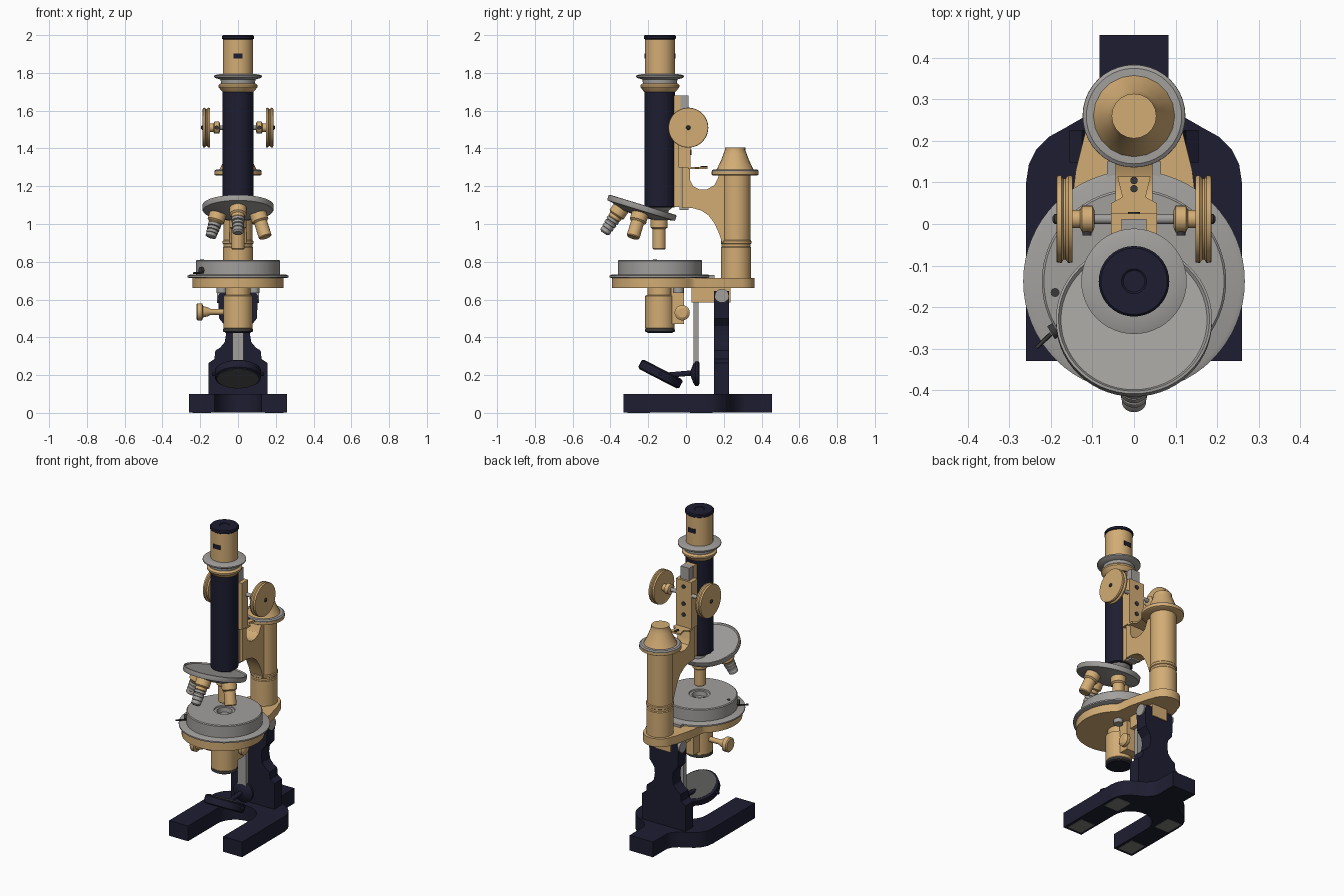
import bpy, bmesh, math
from mathutils import Vector, Matrix


def material(name, r, g, b):
    m = bpy.data.materials.new(name)
    m.diffuse_color = (r, g, b, 1)
    return m


BRASS = material("brass", 0.65, 0.415, 0.178)
NAVY = material("navy_enamel", 0.0125, 0.0125, 0.031)
STEEL = material("steel", 0.36, 0.35, 0.335)
GLASS = material("mirror_grey", 0.085, 0.085, 0.08)
FELT = material("pad_grey", 0.2, 0.2, 0.19)
DARK = material("dark_metal", 0.04, 0.04, 0.04)


def finish(name, bm, mat):
    bmesh.ops.recalc_face_normals(bm, faces=bm.faces)
    me = bpy.data.meshes.new(name)
    bm.to_mesh(me)
    bm.free()
    me.materials.append(mat)
    ob = bpy.data.objects.new(name, me)
    bpy.context.collection.objects.link(ob)
    return ob


def lathe(name, profile, loc, mat, axis=(0, 0, 1), n=40):
    """Turned part: (radius, height) pairs spun around an axis."""
    bm = bmesh.new()
    rings = []
    for r, h in profile:
        rings.append([bm.verts.new((r * math.cos(a), r * math.sin(a), h))
                      for a in (2 * math.pi * i / n for i in range(n))])
    for a, b in zip(rings, rings[1:]):
        for i in range(n):
            bm.faces.new((a[i], a[(i + 1) % n], b[(i + 1) % n], b[i]))
    bm.faces.new(rings[0])
    bm.faces.new(rings[-1])
    q = Vector((0, 0, 1)).rotation_difference(Vector(axis).normalized())
    bm.transform(Matrix.Translation(loc) @ q.to_matrix().to_4x4())
    return finish(name, bm, mat)


def rod(name, a, b, r, mat, n=24):
    a, b = Vector(a), Vector(b)
    return lathe(name, [(r, 0), (r, (b - a).length)], a, mat, b - a, n)


def prism(name, outline, axis, lo, hi, mat):
    """Flat outline pushed along x, y or z."""
    put = {"x": lambda p, d: (d, p[0], p[1]),
           "y": lambda p, d: (p[0], d, p[1]),
           "z": lambda p, d: (p[0], p[1], d)}[axis]
    bm = bmesh.new()
    a = [bm.verts.new(put(p, lo)) for p in outline]
    b = [bm.verts.new(put(p, hi)) for p in outline]
    bm.faces.new(a)
    bm.faces.new(b)
    for i in range(len(a)):
        j = (i + 1) % len(a)
        bm.faces.new((a[i], a[j], b[j], b[i]))
    return finish(name, bm, mat)


def box(name, x, y, z, mat):
    return prism(name, [(x[0], y[0]), (x[1], y[0]), (x[1], y[1]), (x[0], y[1])], "z", *z, mat)


def mirrored(half):
    return half + [(-x, y) for x, y in reversed(half)]


def arc(cx, cy, r, a0, a1, n):
    return [(cx + r * math.cos(math.radians(a0 + (a1 - a0) * i / n)),
             cy + r * math.sin(math.radians(a0 + (a1 - a0) * i / n))) for i in range(n + 1)]


AX = -0.138   # y of the optical axis
COL = 0.265   # y of the column

# horseshoe foot with pads below
half = [(0.083, 0.455), (0.083, 0.315), (0.095, 0.285), (0.125, 0.255), (0.165, 0.232), (0.205, 0.21),
        (0.235, 0.18), (0.253, 0.145), (0.26, 0.1), (0.26, -0.33), (0.125, -0.33)] + arc(0, -0.03, 0.125, 0, 84, 8)
prism("foot", mirrored(half), "z", 0.002, 0.1, NAVY)
for s in (-1, 1):
    for y in (-0.25, 0.08):
        box("foot_pad", (s * 0.192 - 0.05, s * 0.192 + 0.05), (y - 0.06, y + 0.06), (0, 0.006), FELT)

# pillar and tilting joint
half = [(0.155, 0.09), (0.155, 0.265), (0.125, 0.285), (0.12, 0.33), (0.095, 0.345), (0.07, 0.375),
        (0.063, 0.42), (0.068, 0.46), (0.1, 0.5), (0.105, 0.62), (0.09, 0.645)]
prism("pillar", mirrored(half), "y", 0.148, 0.227, NAVY)
rod("joint_pin", (-0.112, 0.19, 0.62), (0.112, 0.19, 0.62), 0.037, STEEL)
box("joint_block", (-0.055, 0.055), (0.03, 0.235), (0.585, 0.67), BRASS)

# stage plate reaching back around the column foot
half = arc(0, COL, 0.098, 84, 10, 8) + [(0.11, 0.25), (0.14, 0.13), (0.15, 0.05)] \
    + arc(0, -0.152, 0.242, 50, -85, 20)
prism("stage_plate", mirrored(half), "z", 0.662, 0.715, BRASS)

# round rotating stage
lathe("stage_flange", [(0.255, 0.713), (0.267, 0.718), (0.267, 0.727), (0.255, 0.732)],
      (0, AX, 0), STEEL, n=64)
lathe("stage_disc", [(0.222, 0.728), (0.222, 0.805), (0.217, 0.81), (0.062, 0.81), (0.06, 0.803),
                     (0.045, 0.803), (0.042, 0.775)], (0, AX, 0), STEEL, n=64)
box("stage_catch", (-0.065, 0.065), (0.07, 0.15), (0.713, 0.73), STEEL)
rod("stage_screw", (-0.18, -0.25, 0.755), (-0.2, -0.262, 0.755), 0.018, DARK, 12)
rod("stage_mark", (-0.19, -0.165, 0.805), (-0.19, -0.165, 0.812), 0.011, DARK, 12)
rod("stage_pin", (-0.2, -0.265, 0.74), (-0.235, -0.298, 0.74), 0.005, DARK, 12)

# substage condenser
lathe("condenser", [(0.065, 0.67), (0.065, 0.625), (0.078, 0.62), (0.078, 0.45), (0.074, 0.445)],
      (0, AX, 0), BRASS)
lathe("condenser_rim", [(0.076, 0.447), (0.079, 0.441), (0.079, 0.431), (0.072, 0.427)], (0, AX, 0), DARK)
lathe("condenser_lens", [(0.071, 0.43), (0.066, 0.424)], (0, AX, 0), NAVY)
box("condenser_slide", (-0.045, 0.045), (-0.08, -0.01), (0.47, 0.665), BRASS)
lathe("condenser_knob", [(0.016, 0), (0.016, 0.07), (0.024, 0.085), (0.03, 0.11), (0.045, 0.115),
                         (0.045, 0.14), (0.038, 0.146)], (-0.075, AX, 0.535), BRASS, (-1, 0, 0))
lathe("slide_knob", [(0.04, 0), (0.04, 0.02), (0.025, 0.03)], (0.045, -0.02, 0.53), BRASS, (1, 0, 0))
for s in (-1, 1):
    rod("slide_screw", (s * 0.085, -0.04, 0.635), (s * 0.085, -0.04, 0.67), 0.028, STEEL)

# mirror on its hanging bar
box("mirror_bar", (-0.03, 0.03), (0.04, 0.066), (0.2, 0.64), STEEL)
lathe("mirror_hub", [(0.055, -0.002), (0.068, 0.006), (0.068, 0.02), (0.05, 0.032), (0.015, 0.045)],
      (0, 0.07, 0.21), NAVY, (0, -1, 0))
rod("mirror_arm", (0, 0.04, 0.212), (0, -0.1, 0.2), 0.014, NAVY)
TILT = Vector((0, 0.46, 0.89))
MID = Vector((0, -0.135, 0.205))
lathe("mirror_rim", [(0.112, -0.026), (0.122, -0.02), (0.122, 0.02), (0.112, 0.026)], MID, NAVY, TILT)
lathe("mirror_glass", [(0.11, -0.028), (0.11, 0.028)], MID, GLASS, TILT)
rod("mirror_pivot", (-0.138, MID.y, MID.z), (0.138, MID.y, MID.z), 0.01, NAVY, 12)

# rear column with fine focus head
lathe("column", [(0.08, 0.71), (0.08, 0.875), (0.076, 0.88), (0.076, 0.893), (0.081, 0.897),
                 (0.081, 0.91), (0.077, 0.915), (0.077, 1.27)], (0, COL, 0), BRASS)
lathe("fine_focus_grip", [(0.115, 1.256), (0.124, 1.261), (0.124, 1.278), (0.118, 1.28)], (0, 0.26, 0), BRASS)
lathe("fine_focus_ring", [(0.1235, 1.277), (0.1235, 1.283), (0.115, 1.289)], (0, 0.26, 0), STEEL)
lathe("fine_focus_head", [(0.1, 1.285), (0.092, 1.3), (0.075, 1.335), (0.062, 1.37), (0.054, 1.39),
                          (0.054, 1.405)], (0, 0.26, 0), BRASS, n=20)

# curved arm and limb
prism("arm", [(-0.02, 1.6), (0.022, 1.6), (0.022, 1.23), (0.038, 1.2), (0.07, 1.183), (0.11, 1.183),
              (0.15, 1.205), (0.168, 1.24), (0.175, 1.262), (0.26, 1.262), (0.26, 0.9), (0.192, 0.9),
              (0.175, 0.95), (0.15, 1.005), (0.12, 1.045), (0.08, 1.072), (0.03, 1.085), (-0.02, 1.085)],
      "x", -0.045, 0.045, BRASS)
box("tube_slide", (-0.032, 0.032), (-0.075, -0.03), (1.09, 1.68), BRASS)
box("rack", (-0.03, 0.03), (-0.035, 0.012), (1.075, 1.68), STEEL)
box("slide_guide", (-0.055, 0.055), (-0.04, 0.025), (1.3, 1.6), BRASS)
prism("limb_plate", mirrored([(0.055, 0.01), (0.055, 0.05), (0.028, 0.065), (0.04, 0.115)]),
      "z", 1.29, 1.301, BRASS)
for y in (0.085, 0.105):
    rod("plate_screw", (0, y, 1.3), (0, y, 1.306), 0.009, DARK, 12)
for z in (1.38, 1.45, 1.56):
    rod("limb_screw", (0, 0.02, z), (0, 0.029, z), 0.014, DARK, 12)

# coarse focus knobs
rod("focus_axle", (-0.17, 0.012, 1.51), (0.17, 0.012, 1.51), 0.012, STEEL)
for s in (-1, 1):
    lathe("focus_knob", [(0.02, 0.095), (0.032, 0.1), (0.032, 0.125), (0.022, 0.13), (0.022, 0.15),
                         (0.09, 0.152), (0.104, 0.148), (0.106, 0.158), (0.098, 0.165), (0.098, 0.17),
                         (0.106, 0.175), (0.104, 0.186), (0.094, 0.187), (0.06, 0.184), (0.02, 0.187)],
          (0, 0.012, 1.51), BRASS, (s, 0, 0), 48)
    lathe("knob_tip", [(0.012, 0.183), (0.012, 0.191), (0.006, 0.196)], (0, 0.012, 1.51), DARK, (s, 0, 0), 12)
    rod("hub_screw", (s * 0.113, -0.015, 1.51), (s * 0.113, -0.028, 1.51), 0.011, DARK, 12)

# body tube and eyepiece
lathe("body_tube", [(0.076, 1.088), (0.081, 1.093), (0.081, 1.705)], (0, AX, 0), NAVY)
lathe("tube_collar", [(0.083, 1.7), (0.088, 1.705), (0.103, 1.725), (0.103, 1.735), (0.092, 1.745)],
      (0, AX, 0), BRASS)
lathe("collar_ring", [(0.09, 1.74), (0.092, 1.765), (0.118, 1.772), (0.127, 1.778), (0.127, 1.786),
                      (0.115, 1.79), (0.085, 1.795)], (0, AX, 0), STEEL, n=48)
lathe("draw_tube", [(0.08, 1.785), (0.08, 1.982)], (0, AX, 0), BRASS)
lathe("eyepiece_cap", [(0.08, 1.978), (0.085, 1.982), (0.085, 1.994), (0.08, 2.0), (0.03, 2.0), (0.026, 1.997)],
      (0, AX, 0), NAVY)
for s in (-1, 1):
    y = sorted((AX + s * 0.07, AX + s * 0.0815))
    box("draw_tube_plate", (-0.024, 0.024), y, (1.875, 1.903), NAVY)

# tilted revolving nosepiece
R = Matrix.Rotation(math.radians(-17), 3, "X")
NOSE = Vector((0, -0.232, 1.09))
lathe("nosepiece", [(0.05, -0.05), (0.1, -0.045), (0.155, -0.025), (0.185, -0.02), (0.188, -0.014),
                    (0.188, 0.01), (0.182, 0.012), (0.176, 0.004), (0.05, 0.004)],
      NOSE, STEEL, R @ Vector((0, 0, 1)), 56)
lathe("tube_neck", [(0.045, 1.03), (0.045, 1.07), (0.07, 1.09)], (0, AX, 0), STEEL)

# four objectives fanned around the nosepiece; ribbed steel tips on two
T = math.radians(17)
for ang, length, ribbed in ((90, 0.176, False), (0, 0.155, False), (180, 0.155, True), (270, 0.18, True)):
    d = Vector((math.cos(math.radians(ang)), math.sin(math.radians(ang)), 0))
    start = NOSE + R @ (d * 0.1 + Vector((0, 0, -0.02)))
    axis = R @ (d * math.sin(T) - Vector((0, 0, math.cos(T))))
    body = length * (0.5 if ribbed else 1)
    lathe("objective", [(0.045, 0), (0.045, 0.06), (0.035, 0.068), (0.035, body - 0.005), (0.03, body)],
          start, BRASS, axis, 28)
    if ribbed:
        tip = []
        for k in range(4):
            h = body + (length - body) * k / 4
            tip += [(0.035 - 0.002 * k, h), (0.035 - 0.002 * k, h + 0.014), (0.027, h + 0.016)]
        lathe("objective_tip", tip + [(0.018, length)], start, STEEL, axis, 28)

# smooth curved sides, keep edges crisp
bpy.ops.object.select_all(action="SELECT")
bpy.context.view_layer.objects.active = bpy.context.selected_objects[0]
bpy.ops.object.shade_smooth_by_angle(angle=math.radians(30))
